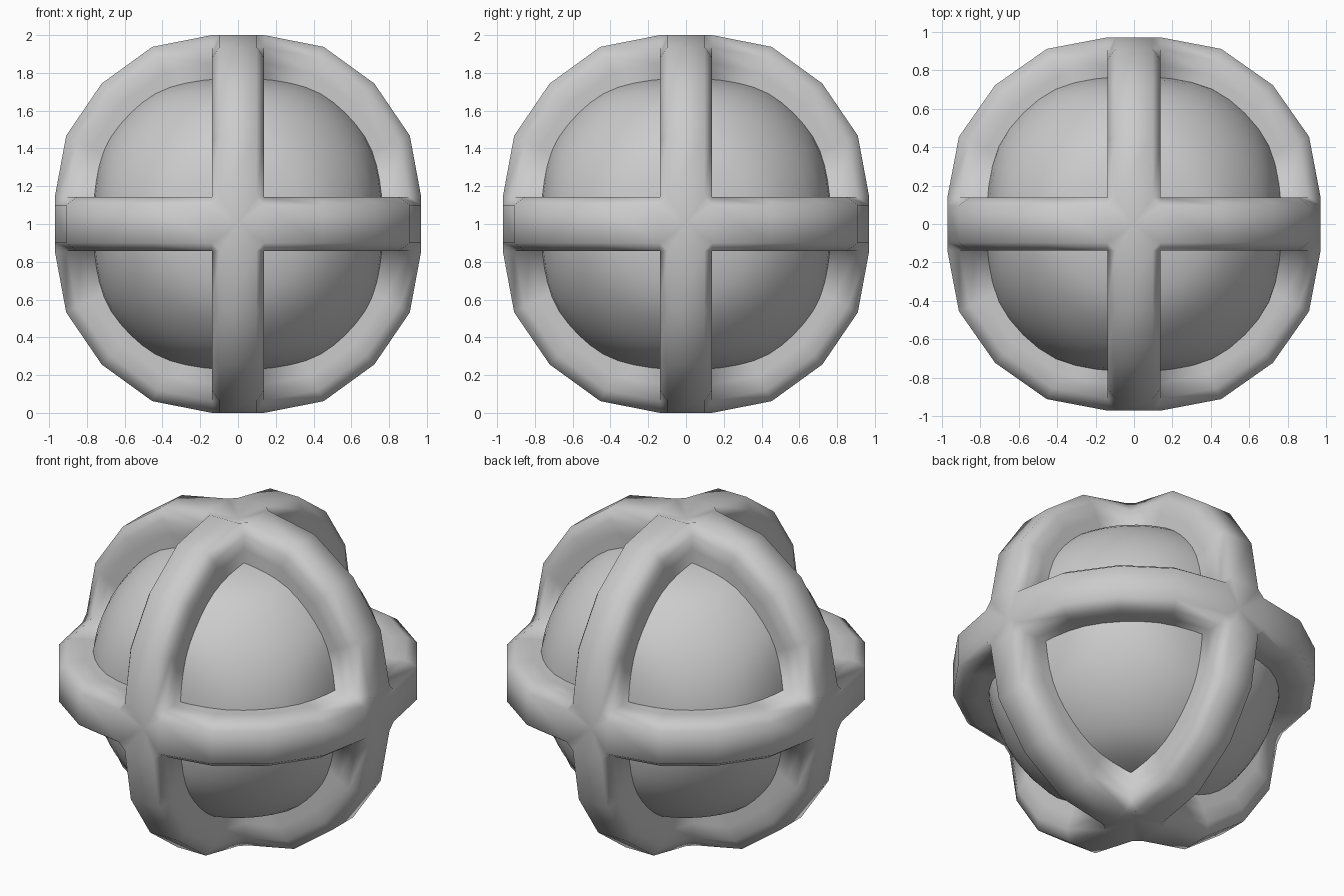
import bpy, bmesh, math
from itertools import product
from mathutils import Vector

if "Cube" in bpy.data.objects:
    bpy.data.objects.remove(bpy.data.objects["Cube"])

SQUASH = (0.97, 0.97, 1.0)  # slight flattening in x and y
AXES = [Vector(v) for v in ((1, 0, 0), (-1, 0, 0), (0, 1, 0),
                            (0, -1, 0), (0, 0, 1), (0, 0, -1))]


def finish(bm, name, scale):
    bmesh.ops.remove_doubles(bm, verts=bm.verts, dist=0.002)
    bmesh.ops.scale(bm, vec=scale, verts=bm.verts)
    bmesh.ops.translate(bm, vec=(0, 0, 1), verts=bm.verts)
    bmesh.ops.recalc_face_normals(bm, faces=bm.faces)
    for f in bm.faces:
        f.smooth = True
    me = bpy.data.meshes.new(name)
    bm.to_mesh(me)
    bm.free()
    ob = bpy.data.objects.new(name, me)
    bpy.context.collection.objects.link(ob)
    return ob


# Inner ball, swelling a little between the bands
bm = bmesh.new()
bmesh.ops.create_uvsphere(bm, u_segments=48, v_segments=32, radius=1)
for v in bm.verts:
    n = v.co.normalized()
    away = 1 - max(abs(c) for c in n)
    v.co = n * (0.785 + 0.055 * math.sin(math.pi / 2 * min(1, away / 0.2)))
finish(bm, "inner_ball", (0.985, 0.985, 0.99))

# Band cross-section: half width, depth below the outer radius
W, FLAT = 0.142, 0.10
HALF = [(FLAT, 0.0), (W, 0.065), (W, 0.15), (W, 0.27)]
SECTION = HALF[::-1] + [(-w, d) for w, d in HALF]
STATIONS = [(26.5, 1.048), (45, 1.052), (63.5, 1.048)]  # angle, outer radius

bm = bmesh.new()


def face(points):
    bm.faces.new([bm.verts.new(p) for p in points])


# Twelve arcs, each running between two neighbouring crossings
for i, a in enumerate(AXES):
    for b in AXES[i + 1:]:
        if a.dot(b) != 0:
            continue
        c = a.cross(b)
        loops = [[a * (1 - d) + b * W + c * w for w, d in SECTION]]
        for deg, r in STATIONS:
            t = math.radians(deg)
            out = a * math.cos(t) + b * math.sin(t)
            loops.append([out * (r - d) + c * w for w, d in SECTION])
        loops.append([b * (1 - d) + a * W + c * w for w, d in SECTION])
        for p, q in zip(loops, loops[1:]):
            for j in range(len(SECTION) - 1):
                face((p[j], q[j], q[j + 1], p[j + 1]))

# Six dished crossings with chamfered corners
for a in AXES:
    u = Vector((a.y, a.z, a.x))
    v = a.cross(u)
    octo = [(W, -FLAT), (W, FLAT), (FLAT, W), (-FLAT, W),
            (-W, FLAT), (-W, -FLAT), (-FLAT, -W), (FLAT, -W)]
    rim = [a + u * x + v * y for x, y in octo]
    for k in range(8):
        face((a * 0.95, rim[k], rim[(k + 1) % 8]))
    for s, t in product((1, -1), repeat=2):
        face((a + u * s * W + v * t * FLAT, a + u * s * FLAT + v * t * W,
              a * (1 - HALF[1][1]) + u * s * W + v * t * W))

finish(bm, "crossing_bands", SQUASH)
